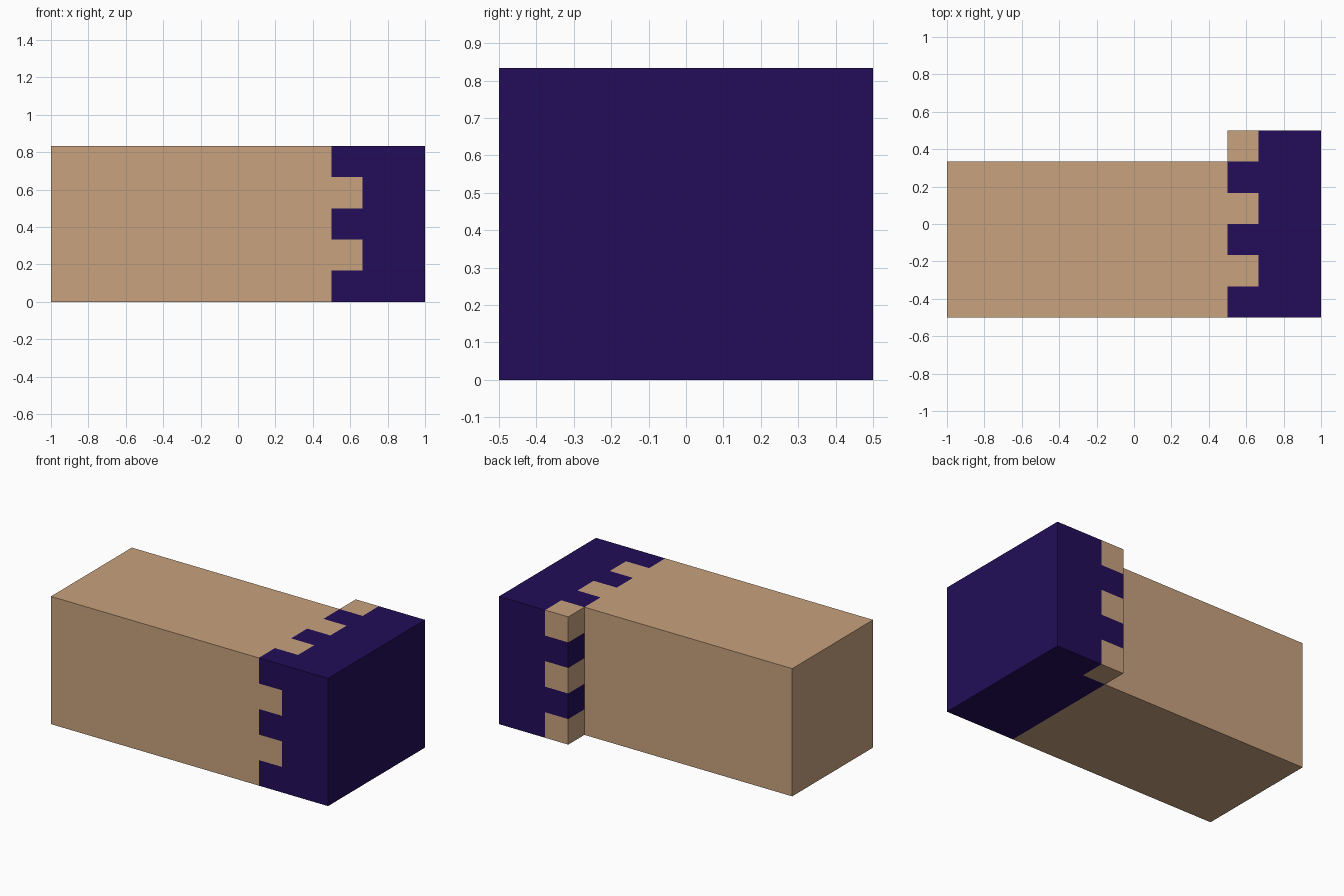
import bpy, bmesh
from mathutils import Vector

if "Cube" in bpy.data.objects:
    bpy.data.objects.remove(bpy.data.objects["Cube"])

U = 1 / 6            # one joint cell
NX, NY, NZ = 12, 6, 5


def material(name, rgb):
    m = bpy.data.materials.new(name)
    m.diffuse_color = (*rgb, 1)
    m.use_nodes = True
    m.node_tree.nodes["Principled BSDF"].inputs["Base Color"].default_value = m.diffuse_color
    return m


def part_at(x, y, z):
    """Which part fills a grid cell."""
    if not (0 <= x < NX and 0 <= y < NY and 0 <= z < NZ):
        return None
    if x < 9:                                   # long rail, one cell short at the back
        return "rail" if y < 5 else None
    if x == 9 and (y + z) % 2 and (z > 0 or y == 5):
        return "rail"                           # alternating teeth, plain underside
    return "end_block"


def build(name, mat):
    bm = bmesh.new()
    for x in range(NX):
        for y in range(NY):
            for z in range(NZ):
                if part_at(x, y, z) != name:
                    continue
                c = Vector((x + .5, y + .5, z + .5))
                for axis in range(3):
                    for s in (-1, 1):
                        n = Vector((0, 0, 0))
                        n[axis] = s
                        if part_at(x + int(n.x), y + int(n.y), z + int(n.z)) == name:
                            continue
                        a = Vector((0, 0, 0))
                        a[(axis + 1) % 3] = 1
                        b = n.cross(a)
                        pts = [c + (n + a * i + b * j) / 2
                               for i, j in ((-1, -1), (1, -1), (1, 1), (-1, 1))]
                        bm.faces.new([bm.verts.new(((p.x - 6) * U, (p.y - 3) * U, p.z * U))
                                      for p in pts])
    bmesh.ops.remove_doubles(bm, verts=bm.verts, dist=1e-4)
    me = bpy.data.meshes.new(name)
    bm.to_mesh(me)
    bm.free()
    me.materials.append(mat)
    ob = bpy.data.objects.new(name, me)
    bpy.context.collection.objects.link(ob)


build("rail", material("tan wood", (0.578, 0.361, 0.209)))
build("end_block", material("deep indigo", (0.016, 0.004, 0.098)))
